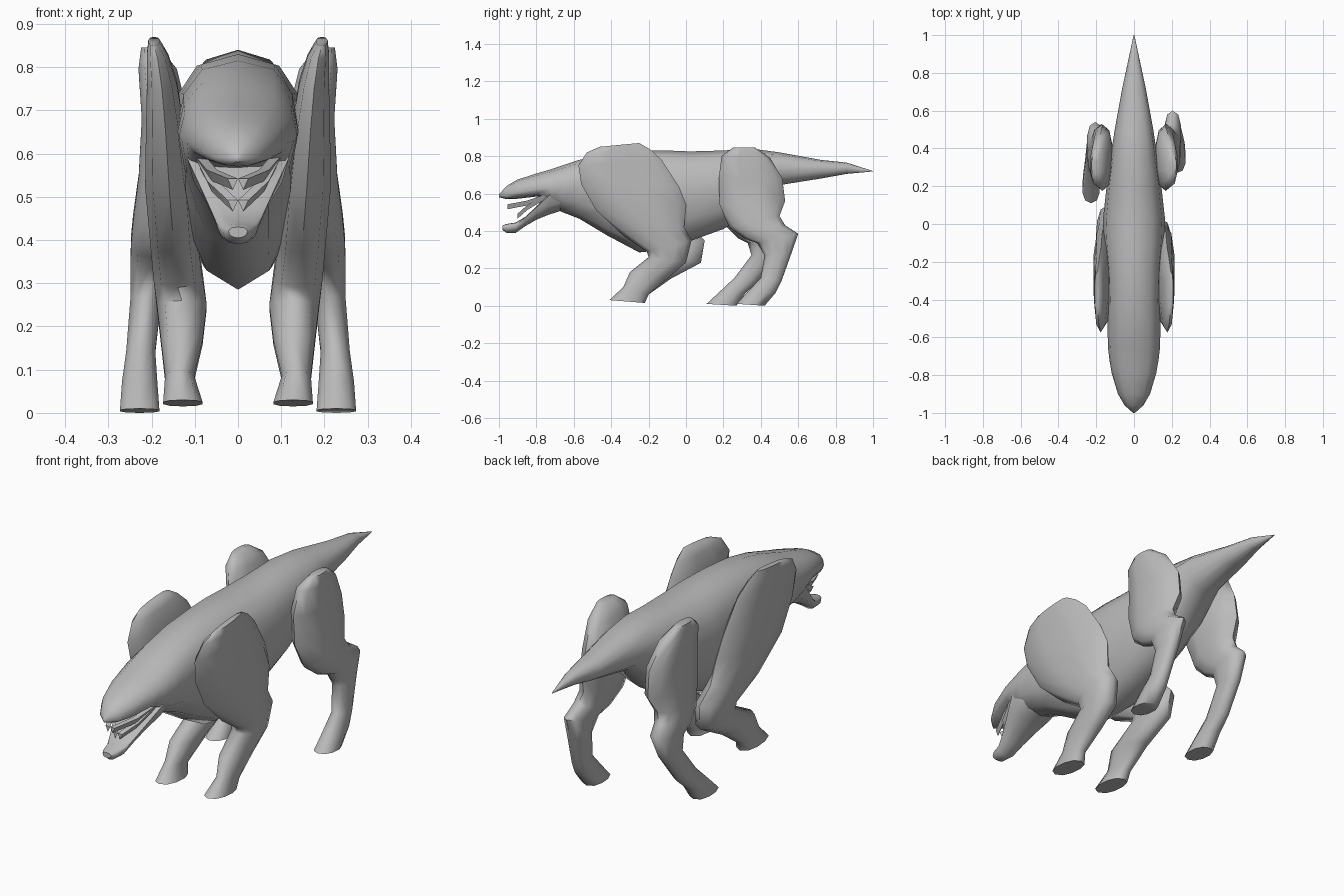
import bpy
import bmesh
import math

cube = bpy.data.objects.get("Cube")
if cube:
    bpy.data.objects.remove(cube, do_unlink=True)

# single grey hide colour
grey = bpy.data.materials.new("hide_grey")
grey.use_nodes = True
colour = (0.5, 0.5, 0.5, 1)
grey.diffuse_color = colour
grey.node_tree.nodes["Principled BSDF"].inputs["Base Color"].default_value = colour


def power(value, exponent):
    return math.copysign(abs(value) ** exponent, value)


def loft(name, rings, angle=60):
    """Skin a list of equal-length point rings and close both ends."""
    bm = bmesh.new()
    loops = [[bm.verts.new(p) for p in ring] for ring in rings]
    count = len(loops[0])
    for a, b in zip(loops, loops[1:]):
        for i in range(count):
            j = (i + 1) % count
            bm.faces.new((a[i], a[j], b[j], b[i]))
    bm.faces.new(loops[0])
    bm.faces.new(loops[-1])
    bmesh.ops.recalc_face_normals(bm, faces=bm.faces)
    mesh = bpy.data.meshes.new(name)
    bm.to_mesh(mesh)
    bm.free()
    mesh.materials.append(grey)
    obj = bpy.data.objects.new(name, mesh)
    bpy.context.collection.objects.link(obj)
    bpy.ops.object.select_all(action='DESELECT')
    obj.select_set(True)
    bpy.context.view_layer.objects.active = obj
    bpy.ops.object.shade_smooth_by_angle(angle=math.radians(angle))
    return obj


def trunk_ring(y, top, mid, bottom, width, sides=12):
    """Cross-section with a broad back and a narrower keel."""
    ring = []
    for i in range(sides):
        a = 2 * math.pi * i / sides
        c, s = math.cos(a), math.sin(a)
        if s >= 0:
            ring.append((width * power(c, 0.75), y, mid + (top - mid) * s))
        else:
            ring.append((width * c, y, mid + (mid - bottom) * power(s, 0.9)))
    return ring


def limb_ring(side, front, back, inner, outer, sides=10):
    """Rounded section spanning a front point to a back point."""
    ring = []
    for i in range(sides):
        a = 2 * math.pi * i / sides
        t = 0.5 + 0.5 * math.cos(a)
        x = (inner + outer) / 2 + (outer - inner) / 2 * power(math.sin(a), 0.8)
        ring.append((side * x,
                     back[0] + (front[0] - back[0]) * t,
                     back[1] + (front[1] - back[1]) * t))
    return ring


def limb(name, side, sections, shifts):
    rings = []
    for (front, back, inner, outer), dy in zip(sections, shifts):
        rings.append(limb_ring(side, (front[0] + dy[0], front[1]),
                               (back[0] + dy[1], back[1]), inner, outer))
    loft(name, rings)


# head, trunk and tail: y, top, widest height, bottom, half width
trunk = [
    (-1.0, .595, .588, .58, .005), (-.96, .64, .59, .57, .05),
    (-.9, .675, .605, .572, .085), (-.79, .71, .625, .585, .118),
    (-.72, .73, .63, .53, .13), (-.66, .75, .64, .5, .137),
    (-.57, .78, .65, .465, .14), (-.42, .815, .66, .375, .14),
    (-.25, .83, .65, .285, .145), (-.1, .83, .63, .3, .16),
    (.02, .825, .61, .345, .165), (.2, .83, .63, .41, .145),
    (.35, .84, .67, .5, .125), (.5, .82, .73, .645, .102),
    (.72, .78, .73, .68, .062), (.86, .765, .735, .705, .032),
    (1.0, .72, .719, .718, .002),
]
loft("body_and_tail", [trunk_ring(*r) for r in trunk])

# open lower jaw
jaw = [
    (-.66, .62, .6, .51, .11), (-.73, .61, .59, .488, .118),
    (-.8, .53, .525, .46, .088), (-.86, .475, .47, .425, .063),
    (-.91, .445, .43, .39, .046), (-.96, .437, .42, .39, .035),
    (-.98, .43, .42, .405, .022),
]
loft("lower_jaw", [trunk_ring(*r) for r in jaw], 45)

# slanted tooth ridges on both sides of the mouth
for side, label in ((1, "left"), (-1, "right")):
    for row, drop, reach in (("upper", 0, -.955), ("lower", -.05, -.9)):
        path = [(.09, -.75, .585), (.06, -.85, .55 + drop / 2),
                (.012, reach, .53 + drop)]
        rings = [[(side * (x + dx), y, z + dz) for dx, dz in
                  ((-.012, .012), (.012, .012), (0, -.014))]
                 for x, y, z in path]
        loft(f"{row}_teeth_{label}", rings, 30)

# limb sections: front point, back point, inner x, outer x
foreleg = [
    ((-.46, .85), (-.25, .87), .18, .208),
    ((-.53, .82), (-.19, .835), .16, .212),
    ((-.575, .75), (-.13, .78), .14, .212),
    ((-.56, .65), (-.04, .64), .12, .215),
    ((-.48, .51), (0, .54), .1, .217),
    ((-.33, .37), (-.01, .42), .09, .205),
    ((-.21, .29), (.03, .35), .08, .198),
    ((-.2, .26), (.0, .23), .07, .19),
    ((-.3, .18), (-.1, .145), .08, .18),
    ((-.335, .1), (-.2, .06), .1, .17),
    ((-.41, .03), (-.22, .015), .08, .175),
]
hindleg = [
    ((.25, .845), (.37, .845), .18, .225),
    ((.19, .8), (.45, .79), .14, .232),
    ((.175, .68), (.515, .68), .11, .225),
    ((.18, .54), (.53, .56), .11, .232),
    ((.23, .42), (.5, .48), .13, .245),
    ((.31, .36), (.53, .43), .145, .25),
    ((.38, .335), (.6, .385), .16, .25),
    ((.42, .27), (.56, .27), .175, .25),
    ((.4, .15), (.51, .13), .19, .26),
    ((.33, .075), (.48, .07), .185, .27),
    ((.27, .01), (.42, 0), .18, .275),
]

# left pair in the base stance
still = [(0, 0)] * 11
limb("front_leg_left", 1, foreleg, still)
limb("hind_leg_left", 1, hindleg, still)

# right pair: elbow pushed back, hind paw stepping forward
elbow = [(0, 0)] * 5 + [(.02, .04), (.06, .07), (.05, .08), (0, .02), (0, 0), (0, 0)]
step = [(0, 0)] * 4 + [(-.01, -.02), (-.03, -.04), (-.05, -.06),
                       (-.07, -.07), (-.14, -.12), (-.15, -.16), (-.16, -.15)]
limb("front_leg_right", -1, foreleg, elbow)
limb("hind_leg_right", -1, hindleg, step)
